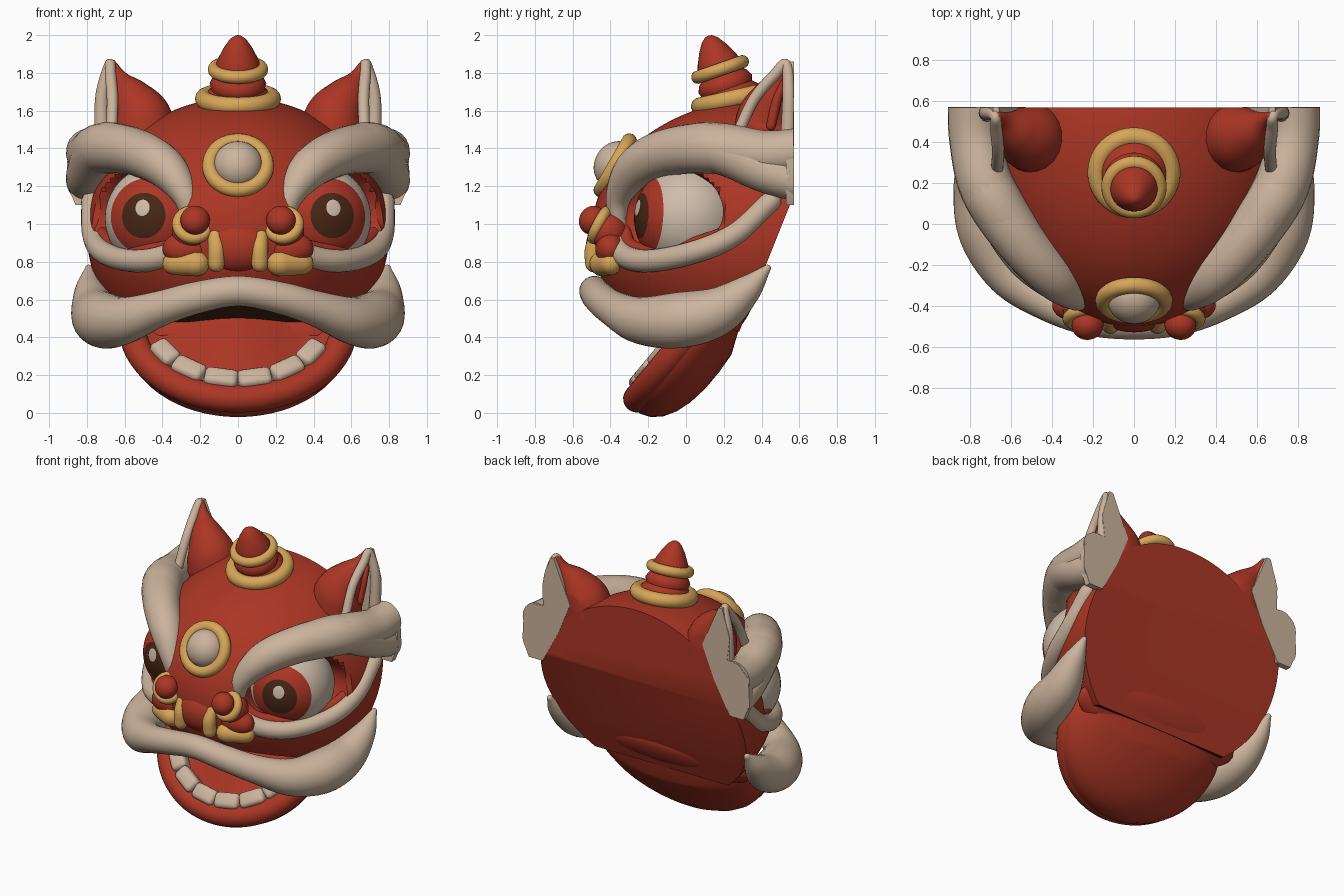
import bpy, bmesh, math
from mathutils import Vector as V, Matrix

if "Cube" in bpy.data.objects:
    bpy.data.objects.remove(bpy.data.objects["Cube"])

# Flat colours
MATS = {}
for name, col in {"red": (0.41, 0.037, 0.018), "beige": (0.60, 0.455, 0.335), "gold": (0.68, 0.38, 0.10),
                  "dark brown": (0.065, 0.02, 0.007), "eye white": (0.62, 0.51, 0.41)}.items():
    MATS[name] = bpy.data.materials.new(name)
    MATS[name].diffuse_color = (*col, 1)


def finish(bm, name, *cols, angle=40):
    bmesh.ops.recalc_face_normals(bm, faces=bm.faces)
    me = bpy.data.meshes.new(name)
    for f in bm.faces:
        f.smooth = True
    bm.to_mesh(me)
    bm.free()
    for c in cols:
        me.materials.append(MATS[c])
    me.set_sharp_from_angle(angle=math.radians(angle))
    ob = bpy.data.objects.new(name, me)
    bpy.context.collection.objects.link(ob)
    return ob


def clip(bm, co, no, mat=0):
    """Cut off everything on the normal side and cap the hole."""
    bmesh.ops.bisect_plane(bm, geom=bm.verts[:] + bm.edges[:] + bm.faces[:], plane_co=co,
                           plane_no=no, clear_outer=True)
    edges = [e for e in bm.edges if e.is_boundary]
    if edges:
        for f in bmesh.ops.holes_fill(bm, edges=edges, sides=0)["faces"]:
            f.material_index = mat


def frame(loc, axis, scale=(1, 1, 1)):
    """Matrix that puts local z along an axis."""
    rot = V(axis).to_track_quat('Z', 'Y').to_matrix().to_4x4()
    return Matrix.Translation(loc) @ rot @ Matrix.Diagonal((*scale, 1))


def skin(bm, rings, closed=False):
    n = len(rings[0])
    for k in range(len(rings) if closed else len(rings) - 1):
        a, b = rings[k], rings[(k + 1) % len(rings)]
        for i in range(n):
            j = (i + 1) % n
            bm.faces.new((a[i], a[j], b[j], b[i]))


def tube(name, col, pts, side=1, steps=8, n=20, cut=False):
    """Tapered tube through (x, y, z, radius) points, with rounded ends."""
    P = [V((p[0] * side, p[1], p[2], p[3])) for p in pts]
    P = [P[0] * 2 - P[1]] + P + [P[-1] * 2 - P[-2]]
    path = []
    for i in range(1, len(P) - 2):
        a, b, c, d = P[i - 1:i + 3]
        for s in range(steps):
            t = s / steps
            path.append(0.5 * (2 * b + (c - a) * t + (2 * a - 5 * b + 4 * c - d) * t * t
                               + (3 * b - a - 3 * c + d) * t ** 3))
    path.append(P[-2])
    C, R = [p.to_3d() for p in path], [max(p[3], 0.004) for p in path]
    for end in (0, -1):
        d = (C[end] - C[1 if end == 0 else -2]).normalized()
        base, r = C[end].copy(), R[end]
        for a in (30, 55, 75, 88):
            c, rr = base + d * r * math.sin(math.radians(a)), r * math.cos(math.radians(a))
            if end == 0:
                C.insert(0, c), R.insert(0, rr)
            else:
                C.append(c), R.append(rr)
    bm = bmesh.new()
    rings, nor, old = [], None, None
    for i, c in enumerate(C):
        t = (C[min(i + 1, len(C) - 1)] - C[max(i - 1, 0)]).normalized()
        nor = t.orthogonal().normalized() if nor is None else old.rotation_difference(t) @ nor
        old, bi = t, t.cross(nor)
        rings.append([bm.verts.new(c + (nor * math.cos(k * math.tau / n) + bi * math.sin(k * math.tau / n)) * R[i])
                      for k in range(n)])
    skin(bm, rings)
    bm.faces.new(rings[0])
    bm.faces.new(rings[-1])
    if cut:
        clip(bm, (0, 0.57, 0), (0, 1, 0))
    return finish(bm, name, col)


def ball(name, col, loc, r, axis=(0, 0, 1)):
    bm = bmesh.new()
    bmesh.ops.create_uvsphere(bm, u_segments=32, v_segments=20, radius=1, matrix=frame(loc, axis, r))
    return finish(bm, name, col)


def ring(name, col, loc, axis, major, minor):
    bm, m = bmesh.new(), frame(loc, axis)
    rings = []
    for i in range(40):
        a = i * math.tau / 40
        rings.append([bm.verts.new(m @ V(((major + minor * math.cos(b)) * math.cos(a),
                                          (major + minor * math.cos(b)) * math.sin(a), minor * math.sin(b))))
                      for b in (k * math.tau / 14 for k in range(14))])
    skin(bm, rings, True)
    return finish(bm, name, col)


# Head: ellipsoid with sunken eye sockets, flat back, slanted lower back and dark mouth roof
bm = bmesh.new()
bmesh.ops.create_uvsphere(bm, u_segments=144, v_segments=90, radius=1,
                          matrix=frame((0, 0.45, 0.95), (0, 0, 1), (0.80, 0.95, 0.72)))
for v in bm.verts:
    s = 1 if v.co.x > 0 else -1
    out, along = V((0.62 * s, -0.78, 0)), V((0.78 * s, 0.62, 0))
    d = v.co - V((0.53 * s, -0.13, 1.04))
    r = math.hypot(d.dot(along) / 0.38, d.z / 0.27)
    if r < 1 and d.dot(out) > -0.3:
        v.co -= out * 0.22 * min(1, (1 - r) / 0.3)
clip(bm, (0, 0.57, 0), (0, 1, 0))
clip(bm, (0, 0.55, 1.1), (0, 0.75, -0.30))
clip(bm, (0, 0.2, 0.455), (0, -0.23, -0.70), 1)
finish(bm, "head", "red", "dark brown", angle=25)
ball("throat", "red", (0, 0.22, 0.50), (0.66, 0.2, 0.08), (0, 0.77, -0.64))

# Jaw: tilted bowl
JC, JU, JV = V((0, 0.06, 0.46)), V((0, 0.64, 0.77)), V((0, 0.77, -0.64))


def jaw(r, a, v):
    return JC + V((0.56 * r * math.sin(a), 0, 0)) - JU * 0.5 * r * math.cos(a) + JV * v


bm = bmesh.new()
rings = []
radii = [0.02, 0.2, 0.4, 0.6, 0.75, 0.87, 0.95, 0.99, 1.0]
for r, back in [(r, False) for r in radii] + [(r, True) for r in radii[::-1]]:
    row = []
    for k in range(64):
        a = k * math.tau / 64
        v = (1 - r * r) * (-0.03 + 1.1 * (0.56 * r * math.sin(a)) ** 2)
        if back:
            down = r * math.cos(a)
            v = 0.225 * (1 - r * r) ** 0.42 * (1 + 0.3 * max(0, down) - max(0, -down)) + 0.01
        row.append(bm.verts.new(jaw(r * 1.11 if back else r, a, v)))
    rings.append(row)
skin(bm, rings)
bm.faces.new(rings[0])
bm.faces.new(rings[-1])
finish(bm, "jaw", "red", angle=60)
tube("lower_lip", "red", [(*jaw(1, math.radians(a), 0), 0.073) for a in range(-105, 106, 15)], steps=4)

# Teeth: bevelled blocks along the inside of the lip
for side in (-1, 1):
    for deg, w in ((11, 0.18), (34, 0.18), (56, 0.16)):
        a = math.radians(deg) * side
        p = jaw(0.83, a, -0.04)
        t = (jaw(0.83, a + 0.02, 0) - jaw(0.83, a - 0.02, 0)).normalized()
        m = Matrix((t, JV.normalized().cross(t), JV.normalized())).transposed().to_4x4()
        bm = bmesh.new()
        bmesh.ops.create_cube(bm, size=1, matrix=Matrix.Translation(p) @ m @ Matrix.Diagonal((w, 0.11, 0.11, 1)))
        bmesh.ops.bevel(bm, geom=bm.edges[:], offset=0.03, segments=3, affect='EDGES', profile=0.5)
        finish(bm, "tooth", "beige")

# Upper lip: one sweeping tube from cheek to cheek
half = [(0.22, -0.46, 0.61, 0.085), (0.42, -0.38, 0.55, 0.095), (0.60, -0.24, 0.49, 0.125), (0.71, -0.04, 0.49, 0.148),
        (0.755, 0.16, 0.535, 0.13), (0.785, 0.32, 0.65, 0.08), (0.79, 0.43, 0.765, 0.02)]
tube("upper_lip", "beige", [(-x, y, z, r) for x, y, z, r in half[::-1]] + [(0, -0.485, 0.645, 0.08)] + half, n=28)

for s in (-1, 1):
    # Eyeball with pupil and iris by angle from its axis
    bm = bmesh.new()
    c, axis = V((0.42 * s, 0.01, 1.03)), V((0.32 * s, -1, 0.06)).normalized()
    bmesh.ops.create_uvsphere(bm, u_segments=40, v_segments=36, radius=0.285, matrix=frame(c, axis))
    for f in bm.faces:
        ang = math.degrees((f.calc_center_median() - c).angle(axis))
        f.material_index = 2 if ang < 25 else 1 if ang < 45 else 0
    finish(bm, "eyeball", "eye white", "red", "dark brown")
    glint = (axis + V((0, 0, 0.14))).normalized()
    ball("eye_glint", "eye white", c + glint * 0.285, (0.04, 0.045, 0.005), glint)
    # Eye rims
    lid = [(0.25, -0.37, 1.08, 0.05), (0.26, -0.36, 0.92, 0.06), (0.38, -0.32, 0.83, 0.062), (0.56, -0.19, 0.805, 0.06),
           (0.71, 0.04, 0.85, 0.06), (0.765, 0.26, 0.945, 0.06), (0.775, 0.45, 1.12, 0.055)]
    tube("lower_eyelid", "beige", lid, s)
    tube("eye_socket", "red", [(x * 0.96, y + 0.03, z + 0.055, 0.035) for x, y, z, r in lid[1:]], s)
    # Brow with forked end
    brow = [(0.25, -0.36, 1.0, 0.04), (0.28, -0.355, 1.15, 0.07), (0.39, -0.26, 1.30, 0.11), (0.555, -0.08, 1.385, 0.125),
            (0.715, 0.17, 1.40, 0.135)]
    tube("brow_upper", "beige", brow + [(0.78, 0.42, 1.37, 0.125), (0.79, 0.62, 1.39, 0.12)], s, cut=True)
    tube("brow_lower", "beige", brow[3:] + [(0.79, 0.42, 1.28, 0.115), (0.81, 0.62, 1.21, 0.10)], s, cut=True)
    # Ear: red cone, beige rim, gold line inside one ear
    tube("ear", "red", [(0.495, 0.42, 1.46, 0.17), (0.515, 0.43, 1.57, 0.16), (0.575, 0.46, 1.68, 0.11),
                        (0.63, 0.50, 1.77, 0.05), (0.665, 0.53, 1.85, 0.02)], s, cut=True)
    tube("ear_rim", "beige", [(0.67, 0.27, 1.47, 0.03), (0.665, 0.36, 1.66, 0.03), (0.675, 0.47, 1.79, 0.03),
                              (0.68, 0.53, 1.845, 0.027), (0.72, 0.545, 1.68, 0.035), (0.72, 0.54, 1.45, 0.04)],
         s, cut=True)
    tube("ear_line", "gold" if s < 0 else "red",
         [(0.66, 0.45, 1.52, 0.025), (0.67, 0.48, 1.65, 0.025), (0.68, 0.52, 1.77, 0.01)], s)
    # Flat plate joining ear and brow at the back
    bm = bmesh.new()
    outline = [(0.53, 1.56), (0.59, 1.70), (0.66, 1.86), (0.69, 1.86), (0.75, 1.66), (0.73, 1.50), (0.82, 1.49),
               (0.90, 1.41), (0.91, 1.22), (0.86, 1.10), (0.75, 1.10), (0.62, 1.34)]
    rows = [[bm.verts.new((x * s, y, z)) for x, z in outline] for y in (0.53, 0.572)]
    skin(bm, rows)
    for r in rows:
        bm.faces.new(r)
    finish(bm, "back_plate", "beige")
    # Nostril: red ball, gold ring, red tip
    ax = (-0.12 * s, -0.87, 0.45)
    ball("nostril", "red", (0.25 * s, -0.41, 0.96), (0.1, 0.1, 0.1))
    ring("nostril_ring", "gold", (0.24 * s, -0.455, 0.995), ax, 0.08, 0.03)
    ball("nostril_tip", "red", (0.227 * s, -0.495, 1.02), (0.078, 0.078, 0.07), ax)
    # Snout bars and cheeks
    ball("snout_cheek", "red", (0.27 * s, -0.40, 0.87), (0.13, 0.08, 0.09))
    tube("snout_bar", "gold", [(0.12 * s, -0.46, 0.94, 0.04), (0.115 * s, -0.49, 0.87, 0.045),
                               (0.115 * s, -0.49, 0.79, 0.045)])
    tube("snout_plate", "gold", [(0.22 * s, -0.445, 0.79, 0.068), (0.34 * s, -0.395, 0.79, 0.06)])

ball("nose_bridge", "red", (0, -0.42, 0.88), (0.19, 0.11, 0.14))

# Forehead medallion
n = (0, -0.87, 0.5)
ring("medallion_ring", "gold", (0, -0.375, 1.31), n, 0.15, 0.04)
ball("medallion_ball", "beige", (0, -0.37, 1.312), (0.13, 0.13, 0.115), n)

# Crown horn: lathed cone with two gold rings
base, ax = V((0, 0.25, 1.62)), V((0, -0.33, 0.944))
m = frame(base, ax)
bm = bmesh.new()
prof = [(0.17, -0.08), (0.18, 0.06), (0.14, 0.10), (0.15, 0.13), (0.135, 0.16), (0.115, 0.18), (0.12, 0.23),
        (0.105, 0.27), (0.075, 0.33), (0.045, 0.375), (0.02, 0.395), (0.004, 0.4)]
rows = [[bm.verts.new(m @ V((r * math.cos(k * math.tau / 32), r * math.sin(k * math.tau / 32), h)))
         for k in range(32)] for r, h in prof]
skin(bm, rows)
bm.faces.new(rows[0])
bm.faces.new(rows[-1])
finish(bm, "crown_horn", "red", angle=60)
ring("horn_ring_lower", "gold", base + ax * 0.045 + V((0, 0.015, 0)), (0, -0.22, 0.975), 0.18, 0.048)
ring("horn_ring_upper", "gold", base + ax * 0.21, ax, 0.125, 0.035)

for m in bpy.data.materials:
    if m.users and not m.is_grease_pencil:
        m.use_nodes = True
        m.node_tree.nodes["Principled BSDF"].inputs["Base Color"].default_value = m.diffuse_color
